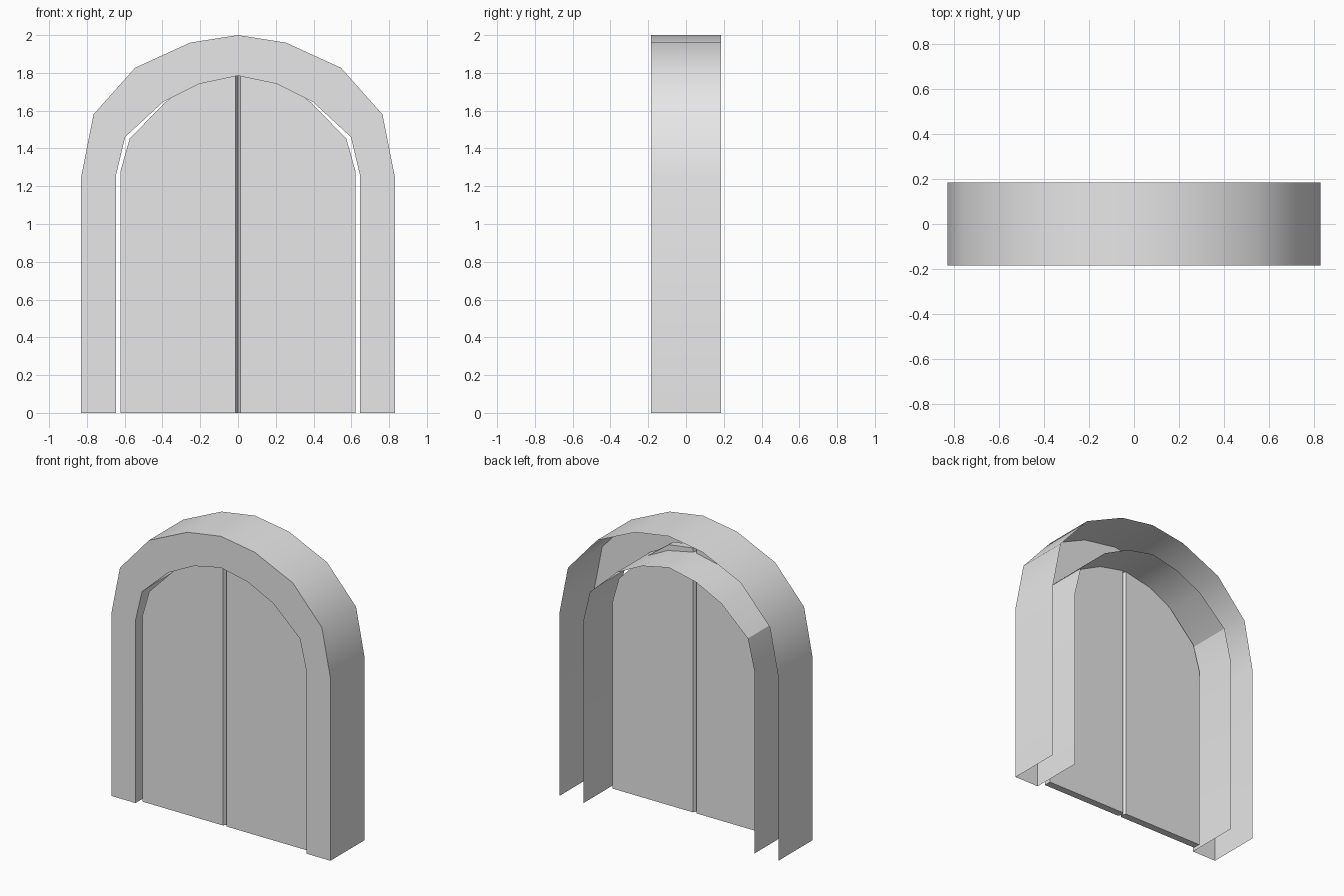
import bpy, bmesh, math

cube = bpy.data.objects.get("Cube")
if cube:
    bpy.data.objects.remove(cube, do_unlink=True)

grey = bpy.data.materials.new("plain_grey")
grey.use_nodes = True
grey.diffuse_color = (0.8, 0.8, 0.8, 1)
grey.node_tree.nodes["Principled BSDF"].inputs["Base Color"].default_value = (0.8, 0.8, 0.8, 1)


def finish(name, bm, angle):
    mesh = bpy.data.meshes.new(name)
    bm.to_mesh(mesh)
    bm.free()
    mesh.materials.append(grey)
    obj = bpy.data.objects.new(name, mesh)
    bpy.context.collection.objects.link(obj)
    bpy.ops.object.select_all(action='DESELECT')
    obj.select_set(True)
    bpy.context.view_layer.objects.active = obj
    bpy.ops.object.shade_smooth_by_angle(angle=math.radians(angle))
    return obj


def full_arch(half):
    """Mirror a right-hand profile ending on the centre line."""
    return half + [(-x, z) for x, z in reversed(half[:-1])]


# Arch profiles, from the floor up to the crown
OUTER = [(0.83, 0), (0.83, 1.25), (0.765, 1.58), (0.545, 1.827), (0.254, 1.96), (0, 2)]
INNER = [(0.647, 0), (0.647, 1.254), (0.598, 1.46), (0.397, 1.646), (0.204, 1.742), (0, 1.785)]
DOOR = [(0.622, 0), (0.622, 1.28), (0.573, 1.452), (0.387, 1.643), (0.195, 1.785), (0, 1.81)]
FRONT, BACK = -0.185, 0.185

# Frame: a thin shell, open at the back and at the floor
bm = bmesh.new()
rows = []
for profile, y in ((OUTER, BACK), (OUTER, FRONT), (INNER, FRONT), (INNER, BACK)):
    rows.append([bm.verts.new((x, y, z)) for x, z in full_arch(profile)])
for a, b in zip(rows, rows[1:]):
    for i in range(len(a) - 1):
        bm.faces.new((a[i], a[i + 1], b[i + 1], b[i]))
finish("arch_frame", bm, 32)


# Doors: two solid leaves whose meeting edges are chamfered to a ridge
def door(name, side):
    bm = bmesh.new()
    rings = []
    for y, gap in ((-0.143, 0.013), (-0.118, 0), (-0.093, 0.013)):
        points = [(gap, 0)] + DOOR[:-1] + [(gap, DOOR[-1][1])]
        rings.append([bm.verts.new((side * x, y, z)) for x, z in points])
    bm.faces.new(rings[0])
    bm.faces.new(rings[-1])
    for a, b in zip(rings, rings[1:]):
        for i in range(len(a)):
            j = (i + 1) % len(a)
            bm.faces.new((a[i], a[j], b[j], b[i]))
    bmesh.ops.recalc_face_normals(bm, faces=bm.faces)
    finish(name, bm, 32)


door("left_door", 1)
door("right_door", -1)
